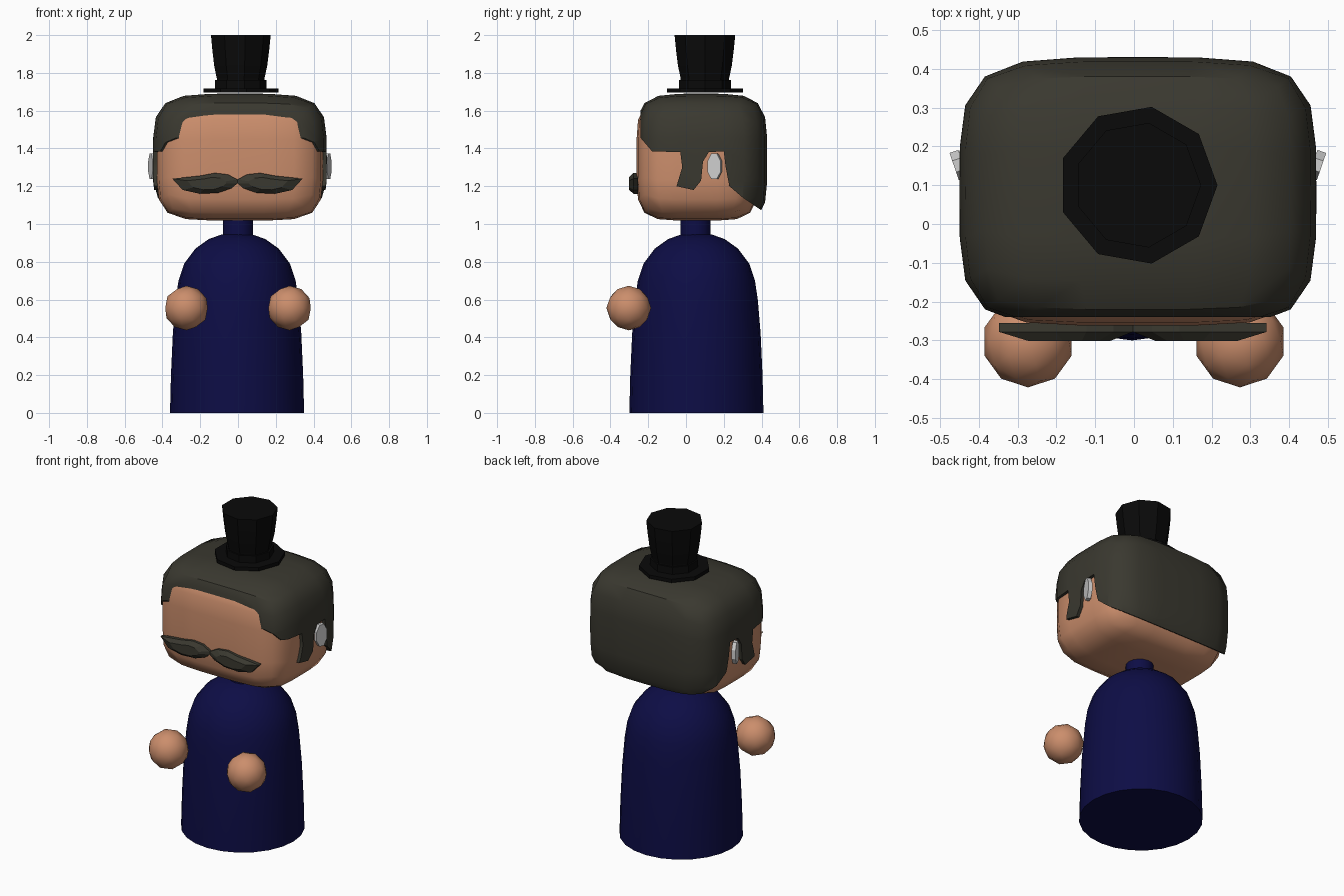
import bpy, bmesh, math
from mathutils import Matrix, Vector

if "Cube" in bpy.data.objects:
    bpy.data.objects.remove(bpy.data.objects["Cube"])


def material(name, rgb):
    m = bpy.data.materials.new(name)
    m.diffuse_color = (*rgb, 1)
    m.use_nodes = True
    m.node_tree.nodes["Principled BSDF"].inputs["Base Color"].default_value = m.diffuse_color
    return m


SKIN = material("skin", (0.60, 0.27, 0.15))
NAVY = material("navy cloth", (0.004, 0.004, 0.06))
HAIR = material("dark hair", (0.042, 0.040, 0.029))
BLACK = material("hat black", (0.003, 0.003, 0.003))
GREY = material("ear grey", (0.62, 0.62, 0.62))


def finish(name, bm, mat, angle=None):
    bmesh.ops.recalc_face_normals(bm, faces=bm.faces[:])
    me = bpy.data.meshes.new(name)
    bm.to_mesh(me)
    bm.free()
    ob = bpy.data.objects.new(name, me)
    bpy.context.collection.objects.link(ob)
    me.materials.append(mat)
    if angle:
        smooth(ob, angle)
    return ob


def smooth(ob, angle):
    bpy.ops.object.select_all(action='DESELECT')
    ob.select_set(True)
    bpy.context.view_layer.objects.active = ob
    bpy.ops.object.shade_smooth_by_angle(angle=math.radians(angle))


def loft(rings):
    """Closed solid through rings with equal point counts."""
    bm = bmesh.new()
    vs = [[bm.verts.new(p) for p in r] for r in rings]
    n = len(vs[0])
    for a, b in zip(vs, vs[1:]):
        for i in range(n):
            j = (i + 1) % n
            bm.faces.new((a[i], a[j], b[j], b[i]))
    bm.faces.new(vs[0][::-1])
    bm.faces.new(vs[-1])
    return bm


def lathe(profile, cx, cy, n):
    return loft([[(cx + r * math.cos(2 * math.pi * i / n),
                   cy + r * math.sin(2 * math.pi * i / n), z) for i in range(n)]
                 for r, z in profile])


def rounded_box(center, half, power, cuts=5):
    bm = bmesh.new()
    bmesh.ops.create_cube(bm, size=2)
    bmesh.ops.subdivide_edges(bm, edges=bm.edges[:], cuts=cuts, use_grid_fill=True)
    for v in bm.verts:
        k = sum(abs(c) ** power for c in v.co) ** (-1 / power)
        v.co = Vector([o + h * c * k for o, h, c in zip(center, half, v.co)])
    return bm


def boolean(ob, cutter, op):
    cutter.hide_render = True
    mod = ob.modifiers.new(op, 'BOOLEAN')
    mod.operation, mod.object, mod.solver = op, cutter, 'EXACT'
    bpy.context.view_layer.objects.active = ob
    bpy.ops.object.modifier_apply(modifier=mod.name)
    bpy.data.objects.remove(cutter)


# Gown-like body with a short neck
finish("body", lathe([(0.355, 0), (0.35, 0.2), (0.34, 0.42), (0.325, 0.6), (0.31, 0.7),
                      (0.28, 0.79), (0.22, 0.87), (0.15, 0.92), (0.08, 0.945)],
                     -0.005, 0.055, 24), NAVY, 40)
finish("neck", lathe([(0.08, 0.93), (0.08, 1.05)], 0, 0.05, 16), NAVY, 40)

# Head
HEAD_C, HEAD_H = (0.01, 0.06, 1.34), (0.44, 0.322, 0.322)
finish("head", rounded_box(HEAD_C, HEAD_H, 5), SKIN, 50)

# Hair: rounded shell trimmed by a side outline (y, z) with sideburns
hair = finish("hair", rounded_box((0.01, 0.08, 1.34), (0.46, 0.35, 0.35), 4.5), HAIR)
outline = [(-0.24, 1.8), (-0.24, 1.455), (-0.18, 1.385), (-0.03, 1.38), (-0.02, 1.3),
           (-0.05, 1.2), (0.04, 1.18), (0.08, 1.23), (0.09, 1.33), (0.12, 1.38),
           (0.2, 1.385), (0.21, 1.3), (0.23, 1.2), (0.3, 1.14), (0.41, 1.065),
           (0.6, 1.065), (0.6, 1.8)]
trim = finish("hair_trim", loft([[(x, y, z) for y, z in outline] for x in (-0.7, 0.7)]), HAIR)
boolean(hair, trim, 'INTERSECT')
core = finish("hair_core", rounded_box(HEAD_C, [h * 0.985 for h in HEAD_H], 5), HAIR)
boolean(hair, core, 'DIFFERENCE')
smooth(hair, 35)

# Moustache: two mirrored leaf shapes with a raised front
leaf = [(0, 1.215), (0.03, 1.19), (0.1, 1.165), (0.2, 1.16), (0.29, 1.18), (0.345, 1.24),
        (0.2, 1.255), (0.12, 1.27), (0.05, 1.262), (0, 1.235)]
for side, s in (("left", -1), ("right", 1)):
    def ring(y, k):
        return [(s * (0.15 + (x - 0.15) * k) - 0.003, y, 1.213 + (z - 1.213) * k)
                for x, z in leaf]
    finish("moustache_" + side, loft([ring(-0.255, 1), ring(-0.278, 1), ring(-0.302, 0.6)]), HAIR)

    # Ear: thin tilted octagon
    bm = loft([[(x, 0.04 * math.cos(a), 0.073 * math.sin(a))
                for a in [math.pi * (i + 0.5) / 4 for i in range(8)]]
               for x in (-0.012, 0.012)])
    bm.transform(Matrix.Translation((0.01 + s * 0.462, 0.152, 1.305))
                 @ Matrix.Rotation(-s * 0.33, 4, 'Z'))
    finish("ear_" + side, bm, GREY)

    # Floating hand
    bm = bmesh.new()
    bmesh.ops.create_icosphere(bm, subdivisions=2, radius=0.118)
    bm.transform(Matrix.Translation((s * 0.273, -0.303, 0.555)))
    finish("hand_" + side, bm, SKIN, 50)

# Nine-sided top hat
finish("hat_brim", lathe([(0.205, 1.695), (0.205, 1.717)], 0.01, 0.1, 9), BLACK)
finish("hat_band", lathe([(0.14, 1.71), (0.14, 1.762)], 0.01, 0.1, 9), BLACK)
finish("hat_crown", lathe([(0.128, 1.71), (0.13, 1.77), (0.145, 1.84), (0.155, 1.92),
                           (0.163, 2.0)], 0.01, 0.1, 9), BLACK)
